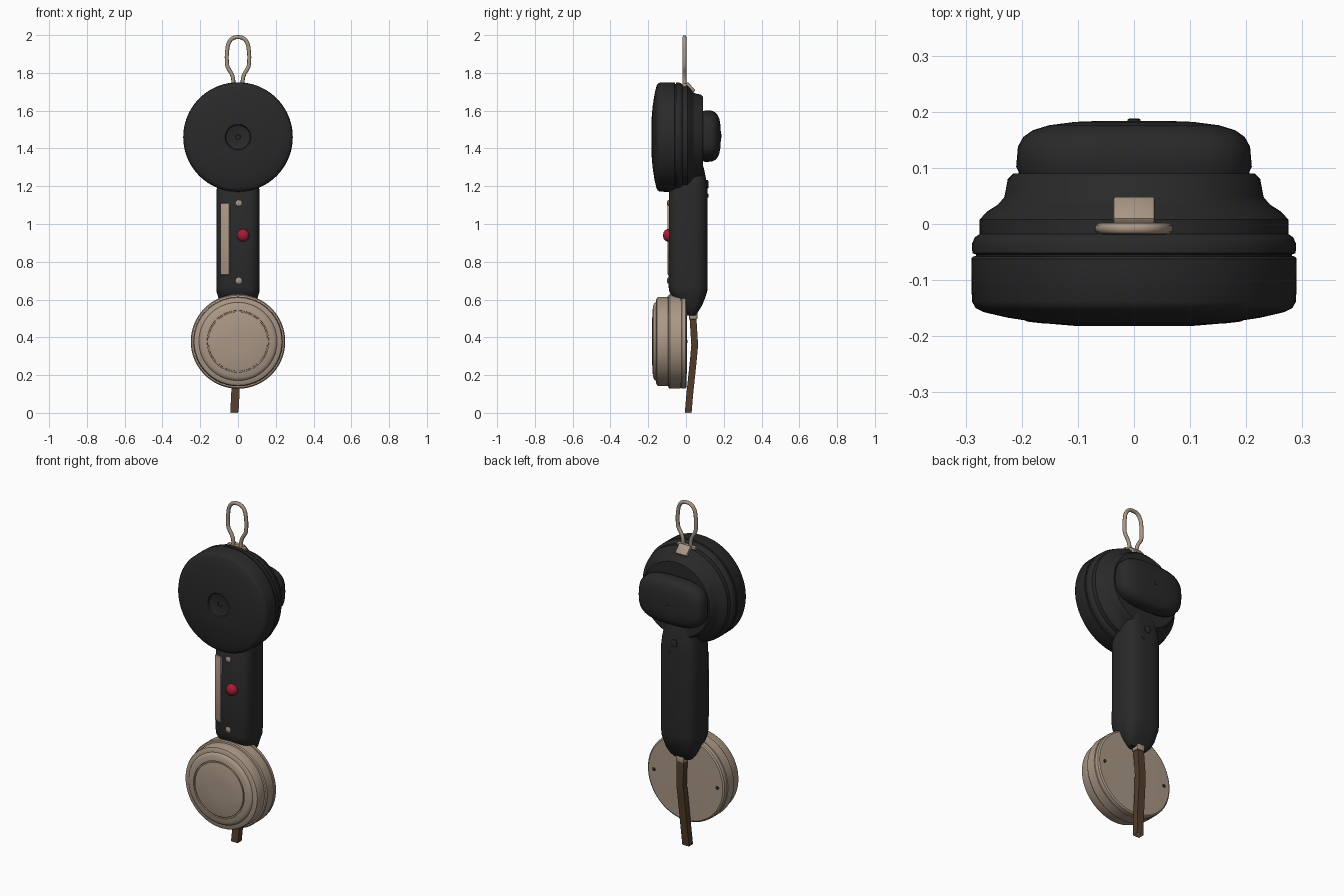
import bpy, bmesh, math
from mathutils import Vector, Matrix

cube = bpy.data.objects.get("Cube")
if cube:
    bpy.data.objects.remove(cube, do_unlink=True)


def material(name, color):
    m = bpy.data.materials.new(name)
    m.use_nodes = True
    m.diffuse_color = (*color, 1)
    m.node_tree.nodes["Principled BSDF"].inputs["Base Color"].default_value = (*color, 1)
    return m


BLACK = material("black_plastic", (0.022, 0.022, 0.023))
BEIGE = material("beige_plastic", (0.40, 0.31, 0.235))
BROWN = material("brown_leather", (0.085, 0.048, 0.025))
RED = material("red_button", (0.36, 0.012, 0.035))


def finish(name, bm, mat, angle=35):
    bmesh.ops.recalc_face_normals(bm, faces=bm.faces)
    me = bpy.data.meshes.new(name)
    bm.to_mesh(me)
    bm.free()
    ob = bpy.data.objects.new(name, me)
    bpy.context.collection.objects.link(ob)
    me.materials.append(mat)
    bpy.ops.object.select_all(action='DESELECT')
    ob.select_set(True)
    bpy.context.view_layer.objects.active = ob
    bpy.ops.object.shade_smooth_by_angle(angle=math.radians(angle))
    return ob


def loft(name, rings, mat, angle=35):
    """Skin a list of equal closed rings and cap both ends."""
    bm = bmesh.new()
    loops = [[bm.verts.new(p) for p in ring] for ring in rings]
    n = len(loops[0])
    for a, b in zip(loops, loops[1:]):
        for i in range(n):
            j = (i + 1) % n
            bm.faces.new((a[i], a[j], b[j], b[i]))
    bm.faces.new(loops[0])
    bm.faces.new(loops[-1])
    return finish(name, bm, mat, angle)


def outline(rx, ry, power, n=48):
    """Rounded rectangle as a superellipse."""
    pts = []
    for i in range(n):
        t = math.tau * i / n
        c, s = math.cos(t), math.sin(t)
        pts.append((rx * math.copysign(abs(c) ** (2 / power), c),
                    ry * math.copysign(abs(s) ** (2 / power), s)))
    return pts


def lathe(name, profile, x, z, mat, n=72):
    """Turn (radius, y) pairs around an axis running front to back."""
    rings = [[(x + px, y, z + pz) for px, pz in outline(r, r, 2, n)] for r, y in profile]
    return loft(name, rings, mat)


def box(name, size, loc, mat, rot=(0, 0, 0), bevel=0.005):
    bm = bmesh.new()
    bmesh.ops.create_cube(bm, size=1, matrix=Matrix.Diagonal((*size, 1)))
    bmesh.ops.bevel(bm, geom=bm.edges[:], offset=bevel, segments=2, profile=0.5, affect='EDGES')
    ob = finish(name, bm, mat)
    ob.location, ob.rotation_euler = loc, rot
    return ob


# Upper ear cup, with a recessed centre at the front and a stepped back
lathe("ear_cup", [
    (0.012, -0.163), (0.014, -0.168), (0.056, -0.168), (0.064, -0.172), (0.068, -0.182),
    (0.10, -0.182), (0.16, -0.177), (0.225, -0.167), (0.268, -0.157), (0.282, -0.15),
    (0.289, -0.138), (0.29, -0.062), (0.287, -0.058), (0.282, -0.057), (0.282, -0.054),
    (0.288, -0.052), (0.289, -0.036), (0.284, -0.024), (0.275, -0.018), (0.275, 0.008),
    (0.262, 0.022), (0.242, 0.035), (0.231, 0.048), (0.225, 0.08), (0.215, 0.09)],
    0, 1.46, BLACK, 96)

# Rounded rear housing on the ear cup
loft("rear_housing", [
    [(x * s, y, 1.465 + z * s2) for x, z in outline(0.21, 0.137, 3)]
    for y, s, s2 in [(0.07, 0.97, 0.96), (0.093, 0.98, 0.97), (0.102, 1, 1), (0.138, 0.985, 0.98),
                     (0.155, 0.94, 0.92), (0.167, 0.86, 0.82), (0.176, 0.72, 0.68),
                     (0.182, 0.5, 0.45), (0.184, 0.25, 0.2)]], BLACK)
lathe("housing_back_pin", [(0.012, 0.17), (0.012, 0.186), (0.008, 0.188)], 0, 1.465, BLACK, 16)

# Handle: narrowing into the ear cup above and into a tail below
handle = []
for z, front, back, half in [(1.33, 0.04, 0.085, 0.075), (1.28, 0.0, 0.098, 0.09),
                             (1.22, -0.06, 0.11, 0.107), (1.17, -0.09, 0.115, 0.115),
                             (0.67, -0.093, 0.115, 0.115), (0.64, -0.088, 0.112, 0.113),
                             (0.61, -0.07, 0.102, 0.104), (0.57, -0.02, 0.086, 0.092),
                             (0.535, 0.0, 0.064, 0.075), (0.515, 0.005, 0.05, 0.055)]:
    mid, depth = (front + back) / 2, (back - front) / 2
    handle.append([(x, mid + y, z) for x, y in outline(half, depth, 3.2)])
loft("handle", handle, BLACK, 40)

# Handle fittings
box("handle_plate", (0.05, 0.016, 0.38), (-0.067, -0.084, 0.92), BEIGE, (0, 0, math.radians(-17)))
lathe("push_button", [(0.033, -0.08), (0.033, -0.098), (0.028, -0.11), (0.018, -0.118), (0.006, -0.121)],
      0.027, 0.94, RED, 32)
for tag, z in (("upper", 1.11), ("lower", 0.70)):
    lathe(tag + "_screw", [(0.016, -0.08), (0.016, -0.096), (0.009, -0.1)], 0.004, z, BEIGE, 20)
lathe("rear_screw", [(0.022, 0.1), (0.022, 0.116), (0.014, 0.12)], 0, 1.21, BLACK, 24)
lathe("rear_pin", [(0.011, 0.1), (0.011, 0.117), (0.007, 0.119)], 0.03, 1.15, BLACK, 16)

# Lower mouth disc with stepped rings and a grooved centre
lathe("mouth_disc", [
    (0.05, -0.181), (0.15, -0.178), (0.156, -0.176), (0.157, -0.169), (0.163, -0.169),
    (0.164, -0.177), (0.19, -0.174), (0.203, -0.167), (0.207, -0.16), (0.222, -0.158),
    (0.232, -0.153), (0.236, -0.145), (0.237, -0.094), (0.245, -0.092), (0.25, -0.086),
    (0.25, -0.03), (0.246, -0.028), (0.246, -0.024), (0.25, -0.022), (0.248, -0.003),
    (0.24, 0.003), (0.1, 0.005)], 0, 0.378, BEIGE, 96)
for side in (-1, 1):
    lathe("disc_rear_pin", [(0.01, 0), (0.01, 0.006), (0.007, 0.008)], side * 0.205, 0.378, BLACK, 16)

# Wire hanging loop and the clip that holds it
half_path = [(0.026, 1.725), (0.026, 1.77), (0.034, 1.795), (0.055, 1.832), (0.059, 1.86),
             (0.057, 1.92), (0.048, 1.96), (0.028, 1.983)]
path = half_path + [(0, 1.989)] + [(-x, z) for x, z in reversed(half_path)]
curve = bpy.data.curves.new("hanging_loop", 'CURVE')
curve.dimensions = '3D'
curve.bevel_depth = 0.0105
curve.bevel_resolution = 3
curve.use_fill_caps = True
spline = curve.splines.new('BEZIER')
spline.bezier_points.add(len(path) - 1)
for bp, (x, z) in zip(spline.bezier_points, path):
    bp.co = Vector((x, -0.008, z))
    bp.handle_left_type = bp.handle_right_type = 'AUTO'
spline.resolution_u = 5
curve.materials.append(BEIGE)
bpy.context.collection.objects.link(bpy.data.objects.new("hanging_loop", curve))
box("loop_base", (0.12, 0.022, 0.02), (0, -0.008, 1.735), BEIGE)
box("loop_clip", (0.075, 0.06, 0.022), (0, 0.022, 1.722), BEIGE, (math.radians(-48), 0, 0))

# Leather strap hanging from a collar under the handle
strap = [(0.0, 0.036, 0.52), (-0.004, 0.046, 0.36), (-0.008, 0.04, 0.29),
         (-0.014, 0.02, 0.1), (-0.019, 0.012, 0.004)]
loft("strap", [[(x + a, y + b, z) for a, b in
                ((-0.022, -0.018), (0.022, -0.018), (0.022, 0.018), (-0.022, 0.018))]
               for x, y, z in strap], BROWN, 15)
box("strap_collar", (0.052, 0.044, 0.04), (0, 0.038, 0.515), BEIGE)
box("strap_tip", (0.04, 0.034, 0.008), (-0.019, 0.012, 0.004), BEIGE, bevel=0.002)
